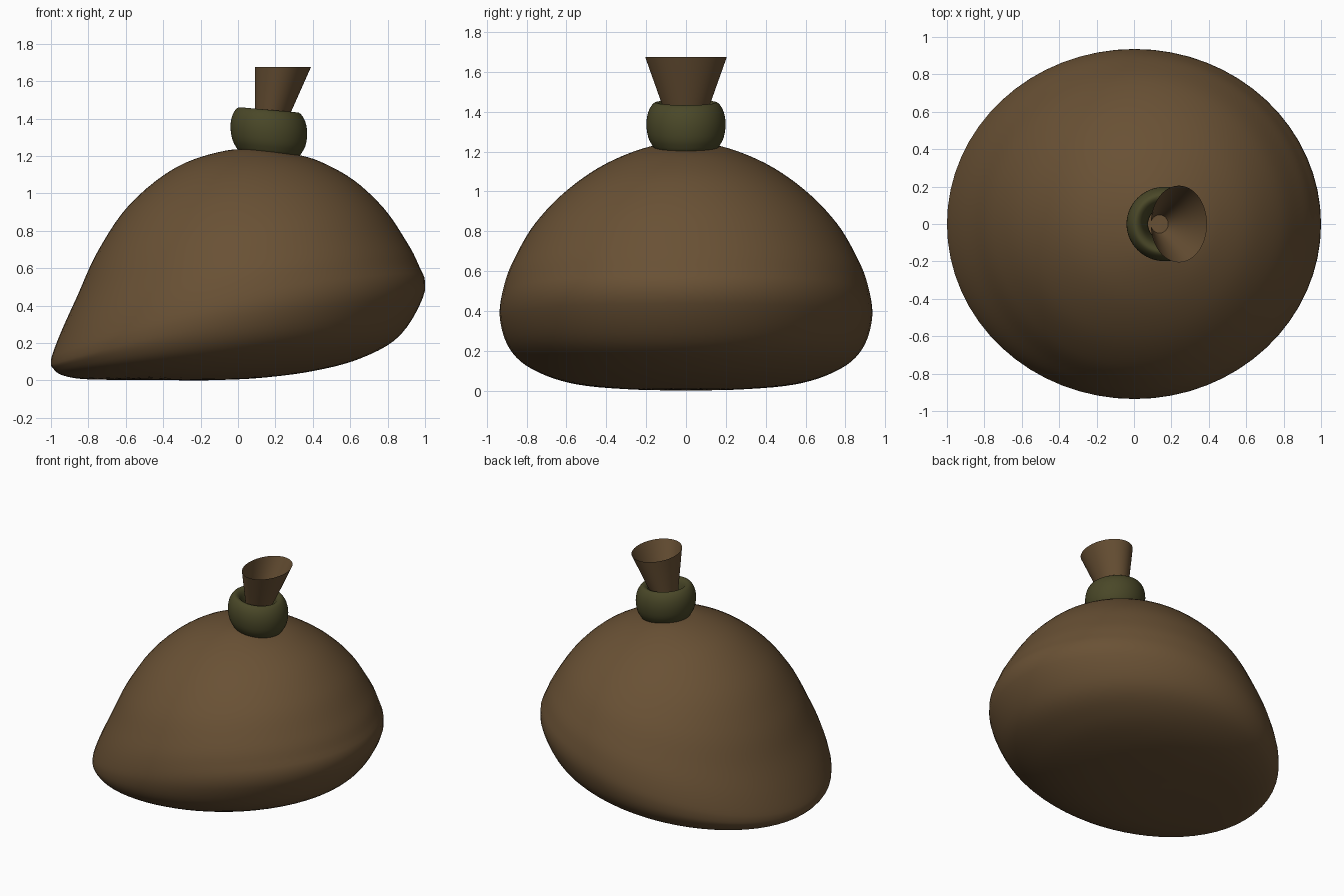
import bpy, bmesh, math
from mathutils import Vector

if "Cube" in bpy.data.objects:
    bpy.data.objects.remove(bpy.data.objects["Cube"])

def material(name, rgb):
    m = bpy.data.materials.new(name)
    m.diffuse_color = (*rgb, 1)
    m.use_nodes = True
    m.node_tree.nodes["Principled BSDF"].inputs["Base Color"].default_value = m.diffuse_color
    return m

BROWN = material("sack brown", (0.141, 0.082, 0.035))
OLIVE = material("tie olive", (0.068, 0.064, 0.021))

def spline(pts, steps):
    """Catmull-Rom samples through rows of numbers."""
    p = [Vector(r) for r in pts]
    p = [2 * p[0] - p[1]] + p + [2 * p[-1] - p[-2]]
    out = []
    for i in range(1, len(p) - 2):
        a, b, c, d = p[i - 1:i + 3]
        for s in range(steps):
            t = s / steps
            out.append(0.5 * (2 * b + (c - a) * t + (2 * a - 5 * b + 4 * c - d) * t * t
                              + (3 * b - a - 3 * c + d) * t ** 3))
    return out + [p[-2]]

def loft(name, rings, mat, cap=False, closed=False):
    bm = bmesh.new()
    vs = [[bm.verts.new(c) for c in r] for r in rings]
    n = len(vs[0])
    pairs = list(zip(vs, vs[1:])) + ([(vs[-1], vs[0])] if closed else [])
    for a, b in pairs:
        for j in range(n):
            k = (j + 1) % n
            bm.faces.new((a[j], a[k], b[k], b[j]))
    if cap:
        bm.faces.new(vs[0][::-1])
        bm.faces.new(vs[-1])
    for f in bm.faces:
        f.smooth = True
    me = bpy.data.meshes.new(name)
    bm.to_mesh(me)
    bm.free()
    me.materials.append(mat)
    ob = bpy.data.objects.new(name, me)
    bpy.context.collection.objects.link(ob)
    return ob

N = 64
ANG = [2 * math.pi * i / N for i in range(N)]

# Slumped sack body: left x,z / right x,z / half width y, side z, bottom to top
rows = [
    (-0.21, 0.0, -0.19, 0.0, 0.01, 0.0),
    (-0.50, 0.003, 0.10, 0.012, 0.30, 0.008),
    (-0.80, 0.006, 0.40, 0.05, 0.58, 0.04),
    (-0.93, 0.025, 0.66, 0.12, 0.78, 0.115),
    (-0.985, 0.06, 0.87, 0.245, 0.89, 0.22),
    (-1.0, 0.11, 1.0, 0.48, 0.935, 0.37),
    (-0.95, 0.25, 0.96, 0.63, 0.915, 0.52),
    (-0.86, 0.45, 0.89, 0.76, 0.86, 0.66),
    (-0.75, 0.69, 0.78, 0.92, 0.76, 0.83),
    (-0.58, 0.94, 0.62, 1.07, 0.60, 1.00),
    (-0.33, 1.14, 0.44, 1.17, 0.40, 1.14),
    (-0.06, 1.23, 0.30, 1.21, 0.18, 1.225),
    (0.13, 1.23, 0.15, 1.23, 0.01, 1.23),
]
rings = []
for xl, zl, xr, zr, w, zy in spline(rows, 5):
    xl, xr = max(xl, -1), min(xr, 1)
    cx, cz = (xl + xr) / 2, (zl + zr) / 2
    rings.append([(cx + (xr - xl) / 2 * math.cos(a), w * math.sin(a),
                   max(0, cz + (zr - zl) / 2 * math.cos(a) + (zy - cz) * math.sin(a) ** 2))
                  for a in ANG])
loft("sack_body", rings, BROWN, cap=True)

# Tie band: rounded ring leaning slightly to the right
prof = [(0.165, 1.215), (0.195, 1.27), (0.205, 1.34), (0.195, 1.40), (0.17, 1.44),
        (0.145, 1.445), (0.12, 1.42), (0.10, 1.35), (0.09, 1.27), (0.10, 1.20), (0.13, 1.195)]
band = spline(prof + prof[:1], 3)[:-1]
loft("tie_band", [[(0.165 + r * math.cos(a), r * 0.97 * math.sin(a), z - 0.09 * r * math.cos(a))
                   for a in ANG] for r, z in band], OLIVE, closed=True)

# Flared open mouth of the sack above the tie
def ellipse(cx, rx, ry, z):
    return [(cx + rx * math.cos(a), ry * math.sin(a), z) for a in ANG]

loft("sack_mouth", [ellipse(0.135, 0.045, 0.045, 1.22), ellipse(0.19, 0.1, 0.125, 1.45),
                    ellipse(0.24, 0.15, 0.205, 1.675)], BROWN)
